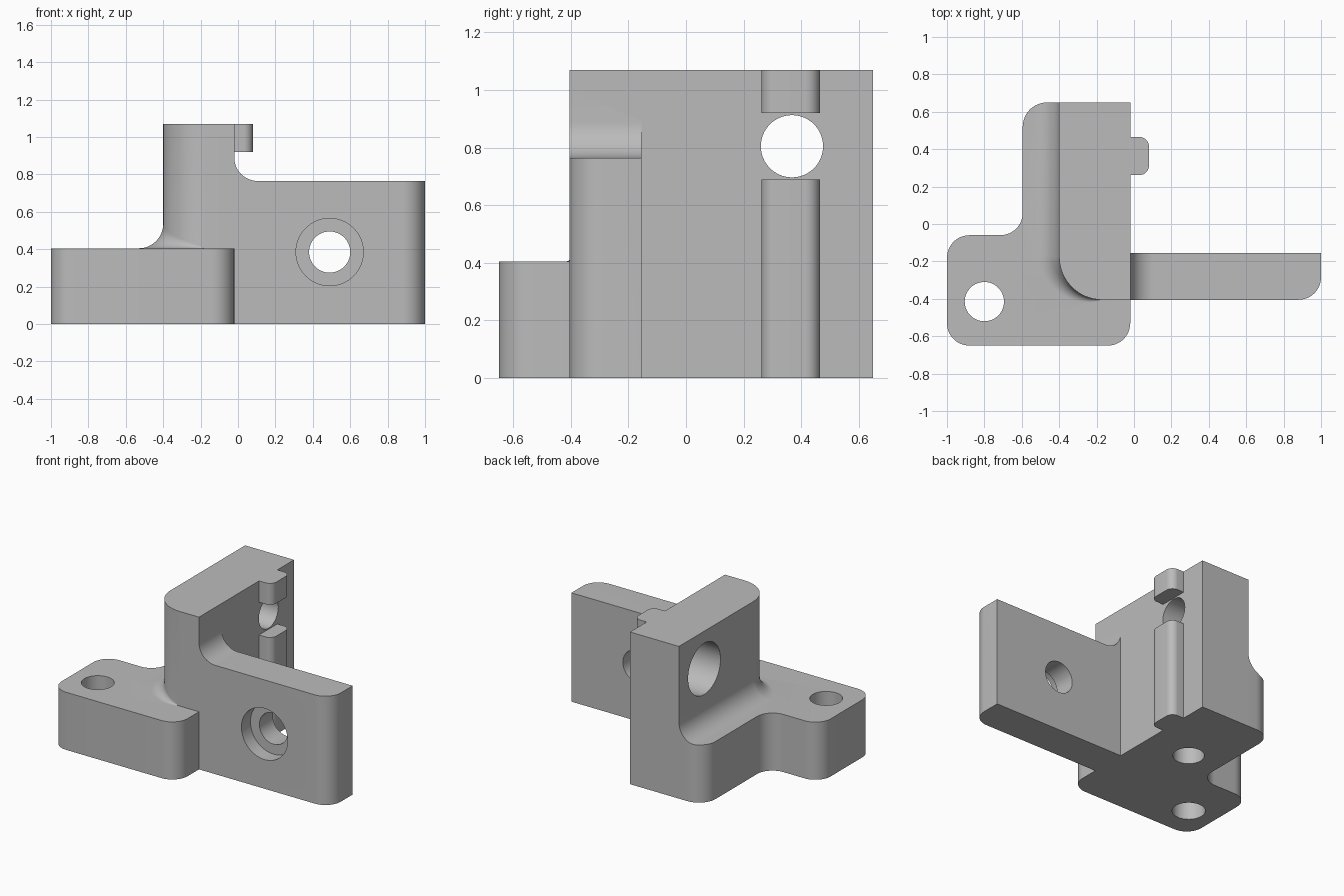
import bpy
import bmesh
from math import cos, sin, pi, radians
from mathutils import Vector

cube = bpy.data.objects.get("Cube")
if cube:
    bpy.data.objects.remove(cube, do_unlink=True)

grey = bpy.data.materials.new("plain grey")
grey.use_nodes = True
grey.diffuse_color = (0.5, 0.5, 0.5, 1)
grey.node_tree.nodes["Principled BSDF"].inputs["Base Color"].default_value = (0.5, 0.5, 0.5, 1)

TOP, DECK, SIDE, BACK, FRONT = 1.07, 0.405, -0.02, 0.65, -0.405


def rounded(corners, steps=12):
    """Right-angled outline; a third value on a corner is its radius."""
    pts = []
    for i, c in enumerate(corners):
        p = Vector(c[:2])
        if len(c) < 3:
            pts.append(p)
            continue
        a = (Vector(corners[i - 1][:2]) - p).normalized() * c[2]
        b = (Vector(corners[(i + 1) % len(corners)][:2]) - p).normalized() * c[2]
        for k in range(steps + 1):
            t = pi / 2 * k / steps
            pts.append(p + a + b - b * cos(t) - a * sin(t))
    return pts


def circle(u, v, r, n=64):
    return [(u + r * cos(2 * pi * k / n), v + r * sin(2 * pi * k / n)) for k in range(n)]


def loft(name, rings):
    """Closed solid through a list of matching rings."""
    bm = bmesh.new()
    rows = [[bm.verts.new(p) for p in ring] for ring in rings]
    n = len(rows[0])
    for r0, r1 in zip(rows, rows[1:]):
        for i in range(n):
            j = (i + 1) % n
            bm.faces.new((r0[i], r0[j], r1[j], r1[i]))
    bm.faces.new(rows[0])
    bm.faces.new(rows[-1])
    bmesh.ops.recalc_face_normals(bm, faces=bm.faces)
    mesh = bpy.data.meshes.new(name)
    bm.to_mesh(mesh)
    bm.free()
    mesh.materials.append(grey)
    ob = bpy.data.objects.new(name, mesh)
    bpy.context.collection.objects.link(ob)
    return ob


def prism(name, outline, lo, hi, axis="z"):
    place = {"x": lambda u, v, w: (w, u, v),
             "y": lambda u, v, w: (u, w, v),
             "z": lambda u, v, w: (u, v, w)}[axis]
    return loft(name, [[place(u, v, w) for u, v in outline] for w in (lo, hi)])


def combine(ob, tool, operation):
    """Apply a boolean and discard the tool."""
    mod = ob.modifiers.new(operation, "BOOLEAN")
    mod.operation, mod.solver, mod.object = operation, "EXACT", tool
    bpy.context.view_layer.objects.active = ob
    bpy.ops.object.modifier_apply(modifier=mod.name)
    bpy.data.objects.remove(tool, do_unlink=True)


# Mounting base with one inner and four outer rounded corners
plan = rounded([(SIDE, BACK), (-0.595, BACK, 0.13), (-0.595, -0.06, 0.12), (-1, -0.06, 0.12),
                (-1, -0.65, 0.12), (SIDE, -0.65, 0.12)])
bracket = prism("angle_bracket", plan, 0, DECK)

# Upright wall with a rounded front corner
R = 0.23
wall = prism("upright_wall", rounded([(SIDE, BACK), (-0.4, BACK), (-0.4, FRONT, R),
                                      (SIDE, FRONT)], 24), 0, TOP)

# Fillet along the wall foot, fading out around the front corner
stations = [(Vector((-0.4, 0.7)), Vector((-1, 0)), 0.13)]
for k in range(24):
    t = k / 24
    n = Vector((-cos(t * pi / 2), -sin(t * pi / 2)))
    stations.append((Vector((-0.4 + R, FRONT + R)) + n * R, n, 0.13 * (1 - t)))
rings = []
for p, n, r in stations:
    section = [(-0.05, 0.3), (-0.05, DECK + r)]
    section += [(r - r * cos(a * pi / 20), DECK + r - r * sin(a * pi / 20)) for a in range(11)]
    section.append((r, 0.3))
    rings.append([(*(p + n * d), z) for d, z in section])
fillet = loft("foot_fillet", rings)
combine(fillet, prism("fillet_trim", plan, -0.1, TOP + 0.1), "INTERSECT")

# Side arm: swept profile trimmed by a plan with one rounded corner
arm = prism("side_arm", rounded([(-0.1, 0), (1, 0), (1, 0.765), (SIDE, 0.765, 0.125),
                                 (SIDE, 1), (-0.1, 1)]), FRONT, -0.155, "y")
combine(arm, prism("arm_trim", rounded([(-0.2, FRONT), (1, FRONT, 0.12), (1, -0.155),
                                        (-0.2, -0.155)]), -0.1, TOP), "INTERSECT")

# Locating rail in two lengths
rail = rounded([(-0.1, 0.262), (0.08, 0.262, 0.05), (0.08, 0.465, 0.05), (-0.1, 0.465)])
lower_rail = prism("lower_rail", rail, 0, 0.69)
upper_rail = prism("upper_rail", rail, 0.92, TOP)

for part in (wall, fillet, arm, lower_rail, upper_rail):
    combine(bracket, part, "UNION")

# Holes: base, blind underside, arm with counterbore, wall with counterbore
holes = [(circle(-0.8, -0.415, 0.105), -0.1, 0.6, "z"),
         (circle(-0.35, 0.12, 0.1), -0.1, 0.3, "z"),
         (circle(0.49, 0.385, 0.11), -0.6, 0.1, "y"),
         (circle(0.49, 0.385, 0.18), -0.6, FRONT + 0.1, "y"),
         (circle(0.368, 0.805, 0.108), -0.7, 0.2, "x"),
         (circle(0.368, 0.805, 0.18), -0.7, -0.18, "x")]
for outline, lo, hi, axis in holes:
    combine(bracket, prism("drill", outline, lo, hi, axis), "DIFFERENCE")

bpy.ops.object.select_all(action="DESELECT")
bracket.select_set(True)
bpy.context.view_layer.objects.active = bracket
bpy.ops.object.shade_smooth_by_angle(angle=radians(30))
